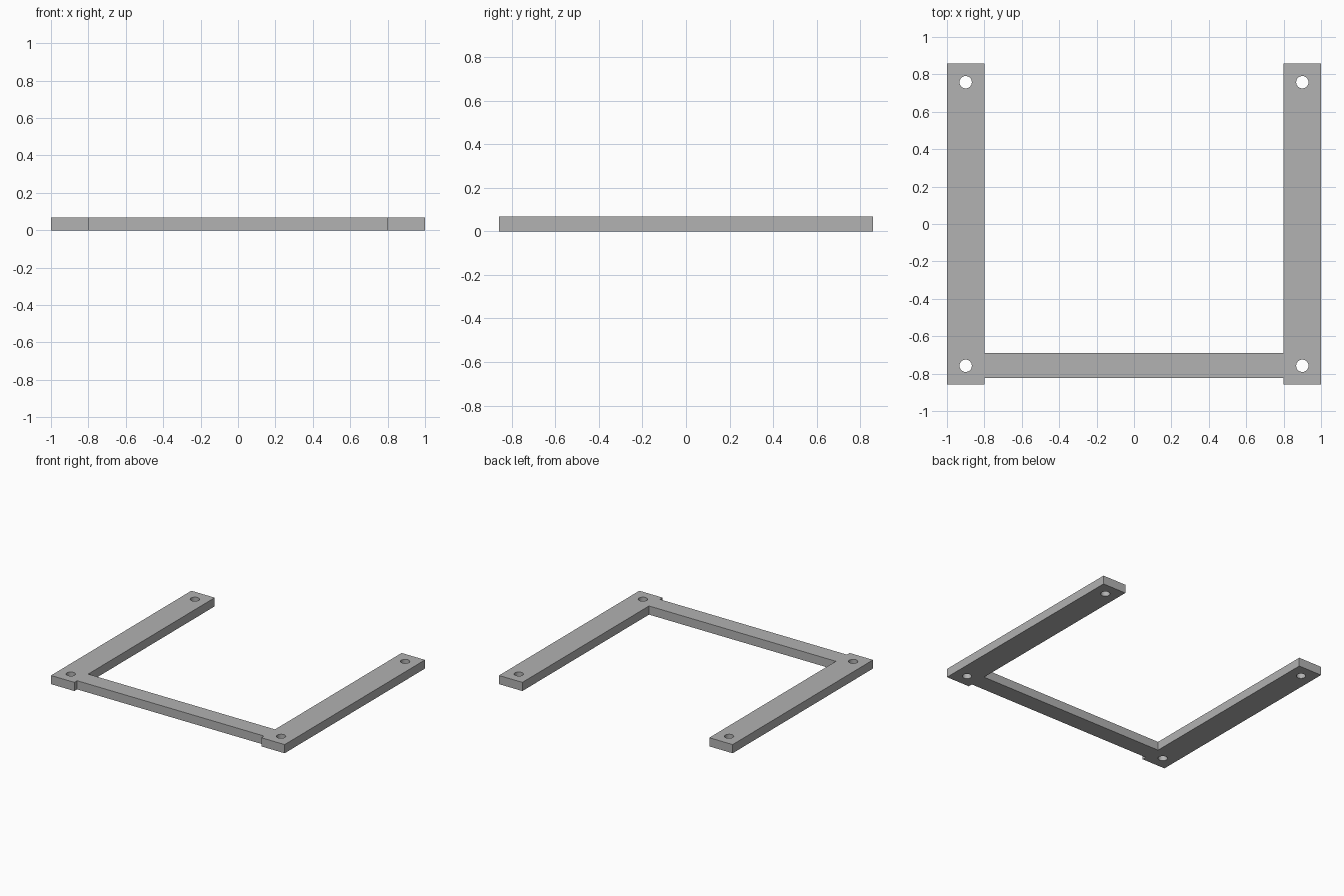
import bpy
import bmesh
from mathutils import Matrix, Vector

cube = bpy.data.objects.get("Cube")
if cube:
    bpy.data.objects.remove(cube, do_unlink=True)

HEIGHT = 0.067
HALF_DEPTH = 0.858
ARM_INNER = 0.8
BAR_FRONT, BAR_BACK = -0.824, -0.69
HOLE_X, HOLE_Y, HOLE_RADIUS = 0.9, 0.758, 0.033

grey = bpy.data.materials.new("plain grey")
grey.use_nodes = True
colour = (0.445, 0.445, 0.445, 1)
grey.diffuse_color = colour
grey.node_tree.nodes["Principled BSDF"].inputs["Base Color"].default_value = colour


def add_object(name, bm):
    bmesh.ops.recalc_face_normals(bm, faces=bm.faces)
    mesh = bpy.data.meshes.new(name)
    bm.to_mesh(mesh)
    bm.free()
    mesh.materials.append(grey)
    obj = bpy.data.objects.new(name, mesh)
    bpy.context.collection.objects.link(obj)
    return obj


# U-shaped bracket: half outline, mirrored across x, then extruded
half = [(ARM_INNER, BAR_FRONT), (ARM_INNER, -HALF_DEPTH), (1, -HALF_DEPTH),
        (1, HALF_DEPTH), (ARM_INNER, HALF_DEPTH), (ARM_INNER, BAR_BACK)]
outline = half + [(-x, y) for x, y in reversed(half)]
bm = bmesh.new()
base = bm.faces.new([bm.verts.new((x, y, 0)) for x, y in outline])
top = bmesh.ops.extrude_face_region(bm, geom=[base], use_keep_orig=True)
verts = [g for g in top["geom"] if isinstance(g, bmesh.types.BMVert)]
bmesh.ops.translate(bm, verts=verts, vec=Vector((0, 0, HEIGHT)))
bracket = add_object("mounting_bracket", bm)

# Screw holes near the four arm ends
bm = bmesh.new()
for sx in (-1, 1):
    for sy in (-1, 1):
        bmesh.ops.create_cone(
            bm, cap_ends=True, segments=32, radius1=HOLE_RADIUS,
            radius2=HOLE_RADIUS, depth=HEIGHT * 3,
            matrix=Matrix.Translation((sx * HOLE_X, sy * HOLE_Y, HEIGHT / 2)))
cutter = add_object("screw_hole_cutter", bm)
cutter.hide_render = True

cut = bracket.modifiers.new("screw_holes", "BOOLEAN")
cut.operation = "DIFFERENCE"
cut.solver = "EXACT"
cut.object = cutter
bpy.ops.object.select_all(action="DESELECT")
bracket.select_set(True)
bpy.context.view_layer.objects.active = bracket
bpy.ops.object.modifier_apply(modifier=cut.name)
bpy.data.objects.remove(cutter, do_unlink=True)
bpy.ops.object.shade_smooth_by_angle()
